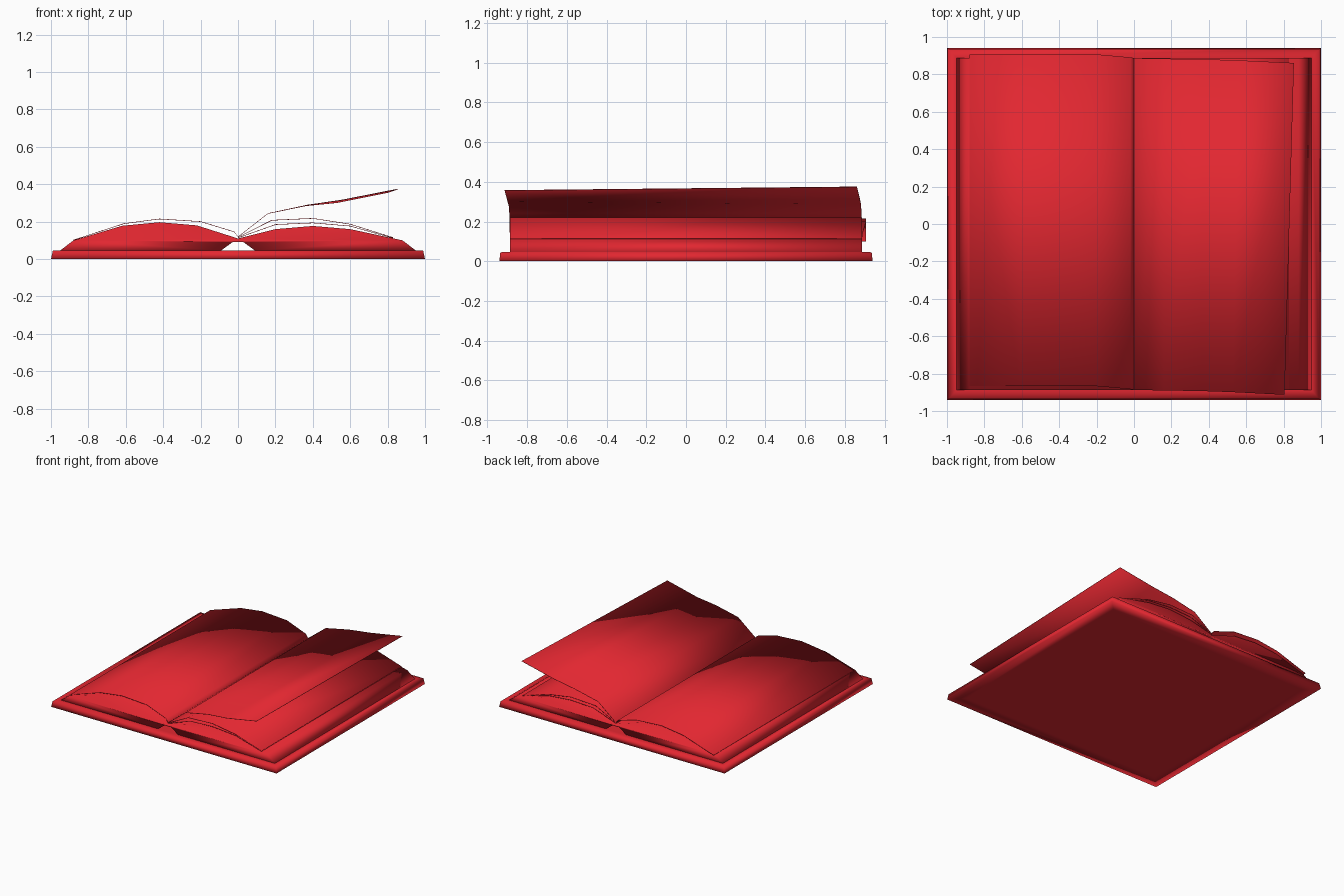
import bpy
import bmesh

cube = bpy.data.objects.get("Cube")
if cube:
    bpy.data.objects.remove(cube)

red = bpy.data.materials.new("book red")
red.use_nodes = True
red.diffuse_color = (0.76, 0.02, 0.03, 1)
red.node_tree.nodes["Principled BSDF"].inputs["Base Color"].default_value = red.diffuse_color

HALF = 0.887  # half the page height along y


def finish(bm, name):
    bmesh.ops.recalc_face_normals(bm, faces=bm.faces)
    mesh = bpy.data.meshes.new(name)
    bm.to_mesh(mesh)
    bm.free()
    mesh.materials.append(red)
    mesh.shade_smooth()
    obj = bpy.data.objects.new(name, mesh)
    bpy.context.collection.objects.link(obj)
    return obj


def loft(name, rings):
    """Skin closed rings of points and cap both ends."""
    bm = bmesh.new()
    loops = [[bm.verts.new(p) for p in ring] for ring in rings]
    n = len(loops[0])
    for a, b in zip(loops, loops[1:]):
        for i in range(n):
            j = (i + 1) % n
            bm.faces.new((a[i], a[j], b[j], b[i]))
    bm.faces.new(loops[0])
    bm.faces.new(loops[-1])
    return finish(bm, name)


def rectangle(x, y, z):
    return [(-x, -y, z), (x, -y, z), (x, y, z), (-x, y, z)]


def page(name, front, back=None, shifts=None, thick=0.003):
    """Thin curled sheet, given as (x, z) points from spine to outer edge."""
    back = back or front
    shifts = shifts or [0] * len(front)
    rings = []
    for side, line in ((-1, front), (1, back)):
        top = [(x, side * HALF + s, z) for (x, z), s in zip(line, shifts)]
        low = [(x, y, z - thick) for x, y, z in reversed(top)]
        rings.append(top + low)
    return loft(name, rings)


# Cover board with chamfered rim and inset top and bottom faces
loft("cover", [rectangle(0.9, 0.84, 0), rectangle(1, 0.94, 0),
               rectangle(0.99, 0.935, 0.045), rectangle(0.95, 0.89, 0.047)])

# Page block, arched on both sides with an open channel below the spine
outline = [(-0.95, 0.046), (-0.88, 0.1), (-0.62, 0.178), (-0.42, 0.197),
           (-0.22, 0.18), (0, 0.11), (0.2, 0.16), (0.4, 0.177),
           (0.6, 0.16), (0.88, 0.1), (0.95, 0.046),
           (0.09, 0.046), (0.03, 0.09), (-0.03, 0.09), (-0.09, 0.046)]
loft("page_block", [[(x, y, z) for x, z in outline] for y in (-HALF, HALF)])

# Loose sheets
page("left_side_sheet",
     [(0, 0.12), (-0.02, 0.147), (-0.2, 0.202), (-0.42, 0.216),
      (-0.61, 0.191), (-0.88, 0.103)],
     shifts=[0, 0.004, 0.02, 0.02, 0.02, 0.02])
page("lower_sheet",
     [(0, 0.115), (0.2, 0.186), (0.4, 0.195), (0.6, 0.178), (0.83, 0.113)])
page("middle_sheet",
     [(0, 0.118), (0.18, 0.209), (0.4, 0.219), (0.6, 0.188), (0.83, 0.116)])

# Sheet being turned, slightly twisted
page("turning_sheet",
     [(0, 0.12), (0.16, 0.245), (0.36, 0.286), (0.53, 0.303), (0.805, 0.358)],
     [(0, 0.12), (0.16, 0.245), (0.37, 0.29), (0.56, 0.318), (0.855, 0.376)],
     [0, -0.003, -0.006, -0.012, -0.026])
